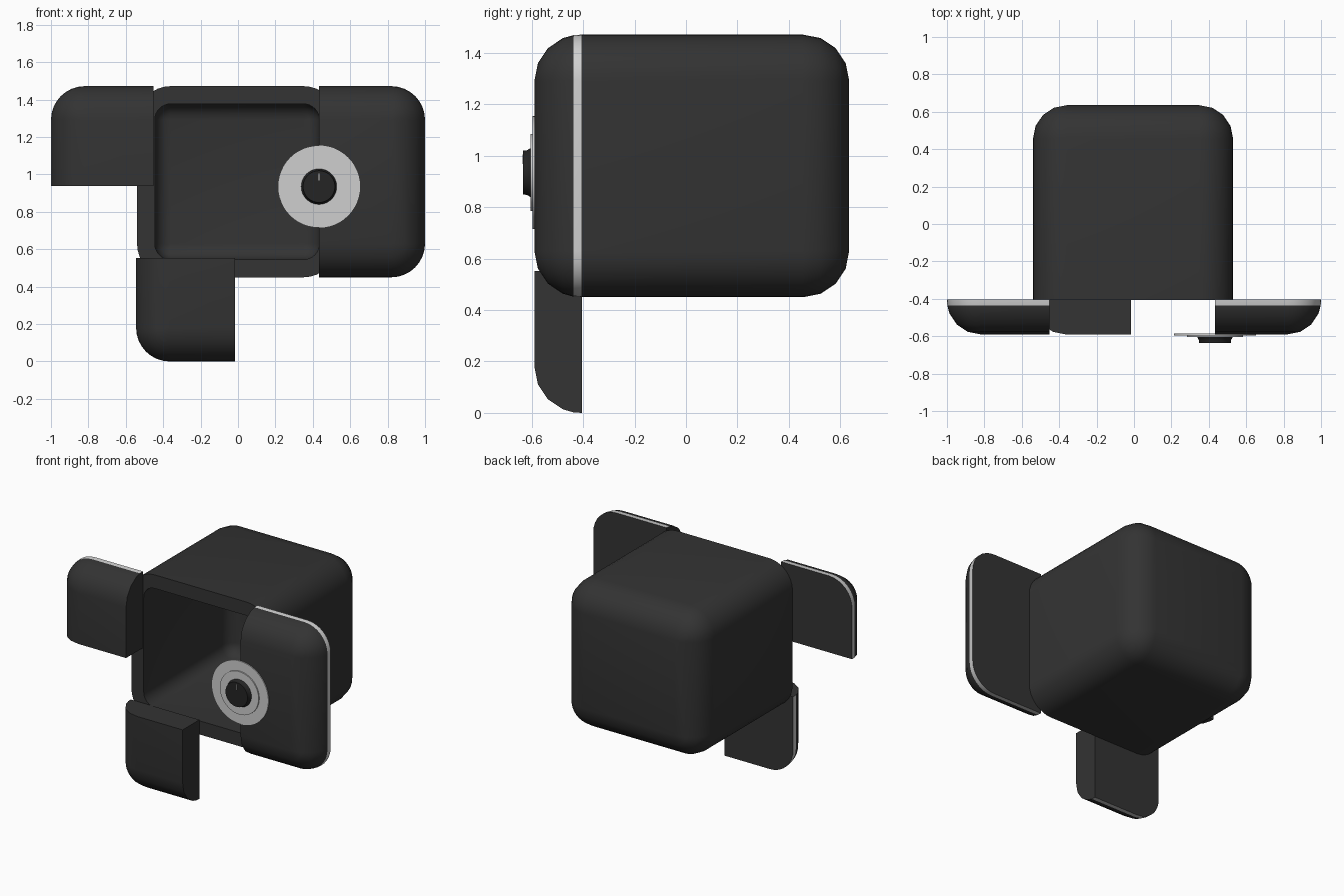
import bpy, bmesh
from math import sin, cos, pi, radians

cube = bpy.data.objects.get("Cube")
if cube:
    bpy.data.objects.remove(cube, do_unlink=True)


def material(name, value):
    m = bpy.data.materials.new(name)
    m.use_nodes = True
    colour = (value, value, value, 1)
    m.diffuse_color = colour
    m.node_tree.nodes["Principled BSDF"].inputs["Base Color"].default_value = colour
    return m


CHARCOAL = material("charcoal", 0.033)
SILVER = material("silver", 0.62)
BLACK = material("black", 0.018)

FRONT, BACK = -0.59, 0.635   # outer faces of the closed box
SEAM = -0.405                # plane where doors meet the body
R = 0.18                     # rounding radius
WALL = 0.095


def loft(x0, x1, z0, z1, r, stations, n=8):
    """Rounded rectangles in the xz plane, skinned through (y, inset) stations."""
    bm = bmesh.new()
    rings = []
    for y, inset in stations:
        ring = []
        rad = max(r - inset, 0)
        for k, (cx, cz) in enumerate([(x1 - r, z1 - r), (x0 + r, z1 - r),
                                      (x0 + r, z0 + r), (x1 - r, z0 + r)]):
            # beyond the corner radius the ring keeps its corners in place
            for i in range(n + 1):
                a = (k + i / n) * pi / 2
                ring.append(bm.verts.new((cx + rad * cos(a), y, cz + rad * sin(a))))
        rings.append(ring)
    for a, b in zip(rings, rings[1:]):
        for i in range(len(a)):
            j = (i + 1) % len(a)
            bm.faces.new((a[i], a[j], b[j], b[i]))
    bm.faces.new(rings[0])
    bm.faces.new(rings[-1])
    bmesh.ops.remove_doubles(bm, verts=bm.verts, dist=0.0001)
    bmesh.ops.recalc_face_normals(bm, faces=bm.faces)
    return bm


def arc(y_start, direction, r, start_inset=0.0, steps=4):
    """Quarter-round stations closing towards a flat end."""
    return [(y_start + direction * r * sin(t), start_inset + r * (1 - cos(t)))
            for t in [i * pi / 2 / steps for i in range(steps + 1)]]


def finish(name, bm, *mats):
    me = bpy.data.meshes.new(name)
    bm.to_mesh(me)
    bm.free()
    for m in mats:
        me.materials.append(m)
    me.shade_smooth()
    me.set_sharp_from_angle(angle=radians(32))
    ob = bpy.data.objects.new(name, me)
    bpy.context.collection.objects.link(ob)
    return ob


# Hollow body: outer shell from the back to the rim, then the cavity inwards
inner_r = R - WALL
shell = arc(BACK - R, 1, R)[::-1] + [(SEAM, 0), (SEAM, WALL)]
shell += arc(BACK - WALL - inner_r, 1, inner_r, WALL)
finish("body", loft(-0.54, 0.53, 0.45, 1.472, R, shell), CHARCOAL)


# Door sections: full rounded lids cut down to pieces
def door(name, x0, z0, cuts):
    stations = [(SEAM, 0), (-0.437, 0.002)] + arc(FRONT + R, -1, R)[1:]
    bm = loft(x0, x0 + 1.07, z0, z0 + 1.022, R, stations)
    for point, outward in cuts:
        cut = bmesh.ops.bisect_plane(
            bm, geom=bm.verts[:] + bm.edges[:] + bm.faces[:], dist=0.0001,
            plane_co=point, plane_no=outward, clear_outer=True)["geom_cut"]
        edges = [e for e in cut if isinstance(e, bmesh.types.BMEdge)]
        bmesh.ops.holes_fill(bm, edges=edges, sides=0)
    bmesh.ops.recalc_face_normals(bm, faces=bm.faces)
    # silver band around the outer edge next to the seam
    for f in bm.faces:
        if f.calc_center_median().y > -0.437 and abs(f.normal.y) < 0.5:
            f.material_index = 1
    finish(name, bm, CHARCOAL, SILVER)


LEFT, RIGHT, UP, DOWN = (-1, 0, 0), (1, 0, 0), (0, 0, 1), (0, 0, -1)
door("left_half_door", -0.07, 0.45, [((0.433, 0, 0), LEFT)])
door("upper_right_door", -1.0, 0.45, [((-0.452, 0, 0), RIGHT), ((0, 0, 0.937), DOWN)])
door("lower_right_door", -0.545, 0.0, [((-0.015, 0, 0), RIGHT), ((0, 0, 0.552), UP)])


# Dial: two silver plates and a tapered knob
def disc(name, r, stations, mat):
    cx, cz = 0.433, 0.935
    finish(name, loft(cx - r, cx + r, cz - r, cz + r, r, stations, 12), mat)


disc("dial_plate", 0.22, [(-0.585, 0), (-0.597, 0)], SILVER)
disc("dial_ring", 0.15, [(-0.597, 0), (-0.605, 0)], SILVER)
disc("dial_knob", 0.095, [(-0.605, 0), (-0.612, 0.004), (-0.618, 0.008), (-0.635, 0.01)], BLACK)

# Pointer mark on the knob
finish("knob_mark", loft(0.431, 0.435, 0.968, 1.005, 0.001,
                         [(-0.634, 0), (-0.636, 0)], 1), SILVER)
